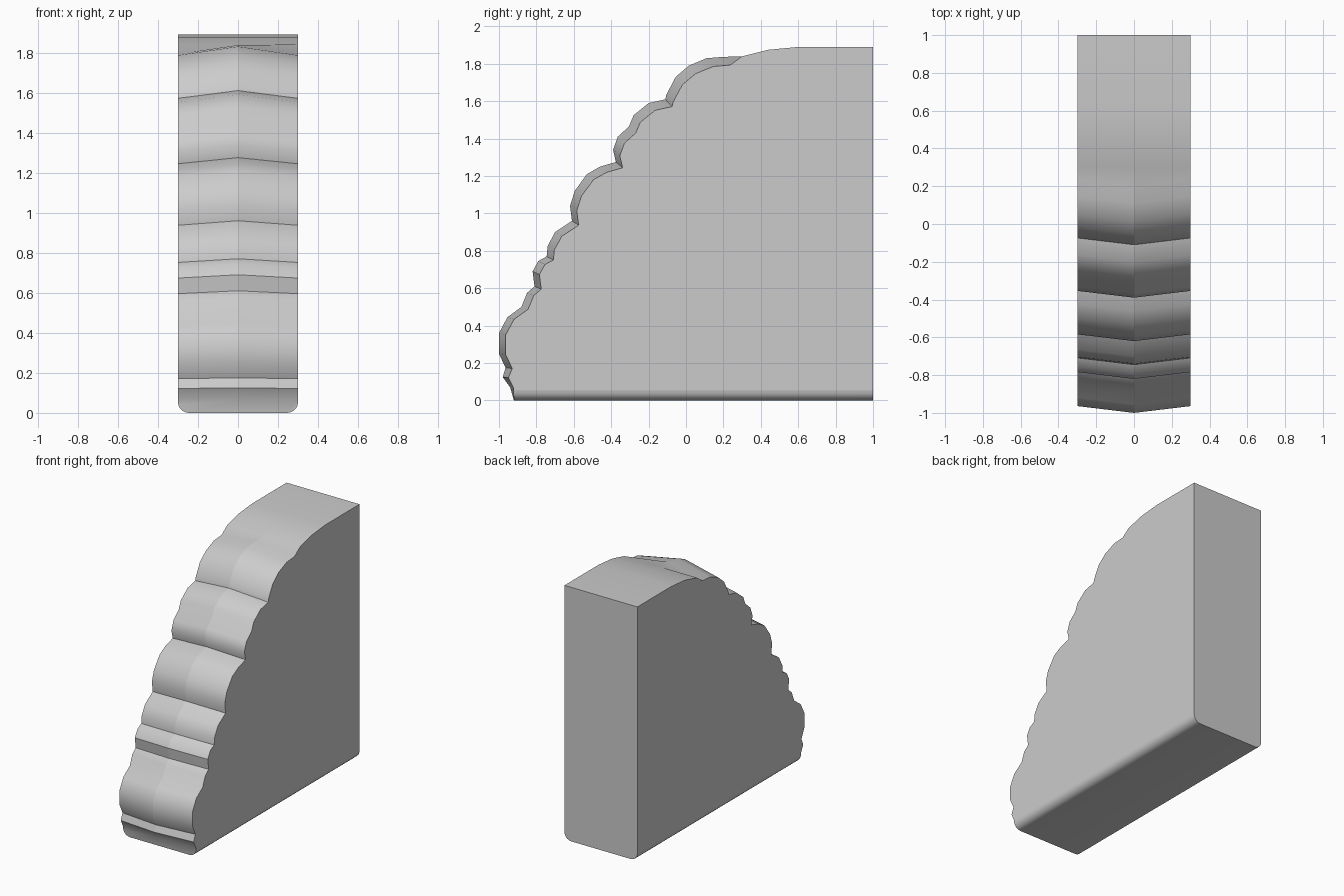
import bpy
import bmesh
import math

cube = bpy.data.objects.get("Cube")
if cube:
    bpy.data.objects.remove(cube, do_unlink=True)

HALF_WIDTH = 0.3
BACK = 1.0
TOP = 1.89

# Scalloped front profile on the centre ridge, as (y, z) from the foot upwards
RIDGE = [
    (-.92, 0), (-.94, .07), (-.98, .125), (-.965, .175),
    (-1, .25), (-1, .36), (-.955, .445), (-.88, .5), (-.85, .575), (-.81, .61),
    (-.82, .69), (-.79, .745), (-.745, .77), (-.74, .825), (-.7, .9), (-.61, .96),
    (-.62, 1.04), (-.595, 1.12), (-.53, 1.21), (-.46, 1.25), (-.375, 1.275),
    (-.39, 1.34), (-.365, 1.41), (-.305, 1.465), (-.28, 1.525), (-.2, 1.59),
    (-.11, 1.61), (-.105, 1.635), (-.055, 1.73), (.015, 1.79), (.11, 1.83),
    (.2, 1.837), (.3, 1.84), (.44, 1.875), (.6, TOP),
]


def side_point(y, z):
    """Set the ridge back towards the sides; the flat top and foot stay level."""
    if z < .01 or y > .25:
        return y, z
    setback = .036 * min(1, z / .15)
    return y + setback, z - .024 * z


def make_material(name, colour):
    material = bpy.data.materials.new(name)
    material.use_nodes = True
    material.diffuse_color = colour
    material.node_tree.nodes["Principled BSDF"].inputs["Base Color"].default_value = colour
    return material


def add_column(bm, x, points):
    outline = points + [(BACK, TOP), (BACK, 0)]
    return [bm.verts.new((x, y, z)) for y, z in outline]


# Wedge body: two bands of faces joining the ridge to both side outlines
bm = bmesh.new()
sides = [side_point(y, z) for y, z in RIDGE]
right = add_column(bm, -HALF_WIDTH, sides)
ridge = add_column(bm, 0, RIDGE)
left = add_column(bm, HALF_WIDTH, sides)
for a, b in ((right, ridge), (ridge, left)):
    for i in range(len(a)):
        j = (i + 1) % len(a)
        bm.faces.new((a[i], b[i], b[j], a[j]))
bm.faces.new(right)
bm.faces.new(left)
bmesh.ops.recalc_face_normals(bm, faces=bm.faces)

# Rounded lower edges along both sides
lower_edges = [bm.edges.get((column[0], column[-1])) for column in (right, left)]
bmesh.ops.bevel(bm, geom=lower_edges, offset=.055, offset_type='OFFSET',
                segments=5, profile=.5, affect='EDGES')

# Smooth scallops, with creases kept crisp and the centre ridge visible
bm.normal_update()
for face in bm.faces:
    face.smooth = abs(face.normal.x) < .999
for edge in bm.edges:
    on_ridge = all(abs(v.co.x) < .001 for v in edge.verts)
    edge.smooth = edge.calc_face_angle(0) < math.radians(35) and not on_ridge

mesh = bpy.data.meshes.new("scalloped_wedge")
bm.to_mesh(mesh)
bm.free()
mesh.materials.append(make_material("light grey", (.6, .6, .6, 1)))
body = bpy.data.objects.new("scalloped_wedge", mesh)
bpy.context.collection.objects.link(body)
